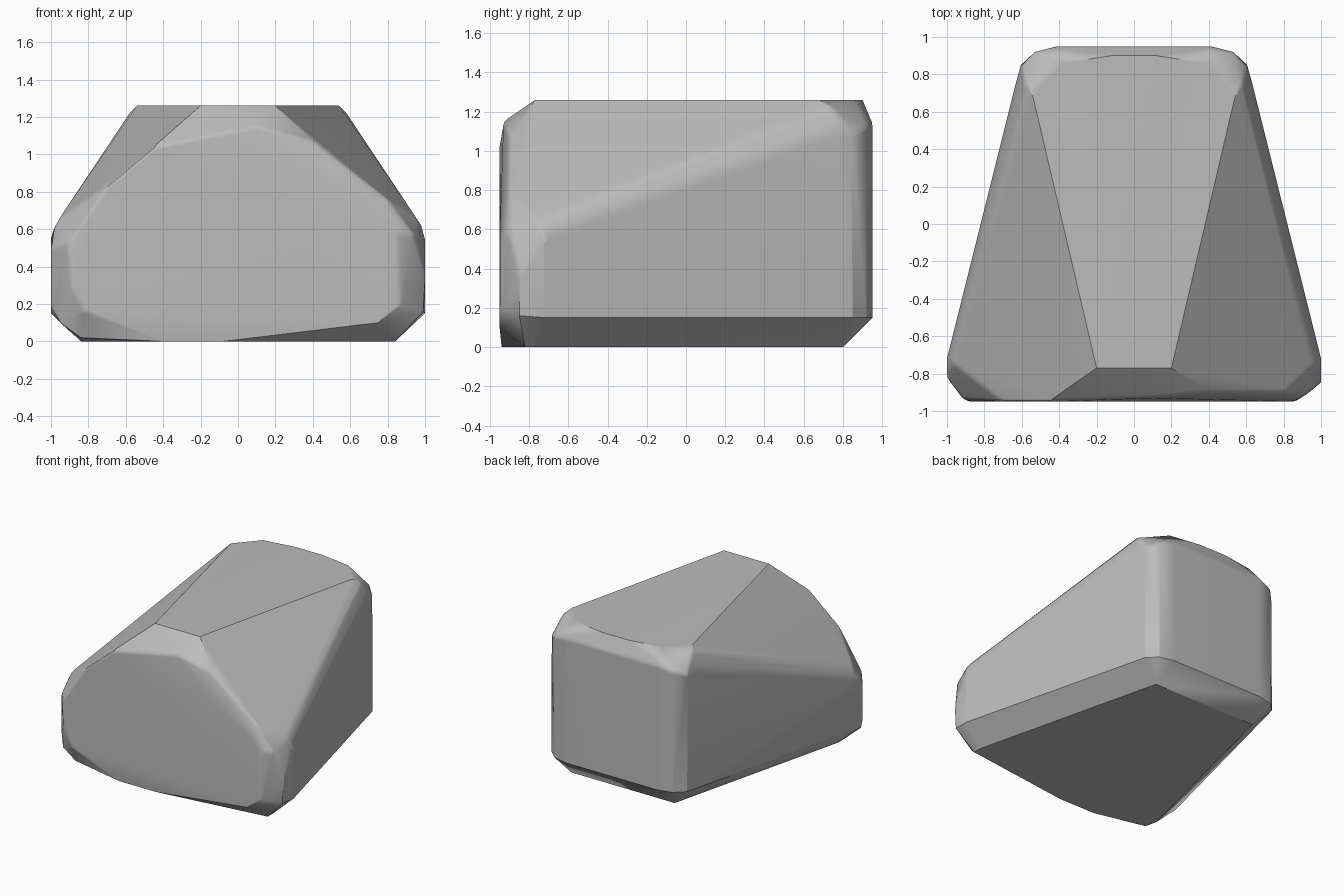
import bpy, bmesh, math

cube = bpy.data.objects.get("Cube")
if cube:
    bpy.data.objects.remove(cube, do_unlink=True)

# Stone colour
stone = bpy.data.materials.new("stone grey")
stone.use_nodes = True
grey = (0.5, 0.5, 0.5, 1)
stone.diffuse_color = grey
stone.node_tree.nodes["Principled BSDF"].inputs["Base Color"].default_value = grey


def both(points):
    """Points on both sides of the stone."""
    return [(s * x, y, z) for x, y, z in points for s in (-1, 1)]


# Rounded back corner: x, y, height where the wall ends
wall = [(0.63, 0.76, 1.07), (0.605, 0.85, 1.09), (0.53, 0.92, 1.12), (0.41, 0.95, 1.15)]
points = both(wall + [(x, y, 0.15) for x, y, z in wall])

# Top plane, sloping shoulders, rounded side ridge and chamfered base
points += both([
    (0.2, -0.77, 1.26), (0.54, 0.68, 1.26), (0.38, 0.86, 1.26), (0.12, 0.9, 1.26),
    (0.95, -0.76, 0.665), (0.58, 0.74, 1.22),
    (0.985, -0.74, 0.61), (0.61, 0.76, 1.14),
    (1, -0.72, 0.55), (1, -0.72, 0.15),
    (0.84, -0.75, 0), (0.46, 0.8, 0),
])

# Chipped front face, different on each side
points += [
    (-0.45, -0.95, 1.04), (0.1, -0.93, 1.15), (0.4, -0.9, 1.07), (0.8, -0.9, 0.76),
    (-0.7, -0.95, 0.83), (-0.91, -0.94, 0.52), (-0.89, -0.95, 0.3), (-0.82, -0.95, 0.17),
    (-0.4, -0.94, 0), (-0.08, -0.94, 0), (0.75, -0.95, 0.1), (0.86, -0.95, 0.2),
    (0.85, -0.95, 0.58), (0.94, -0.9, 0.57),
    (-1, -0.82, 0.5), (-1, -0.82, 0.2), (-0.95, -0.87, 0.1), (-0.84, -0.87, 0.02),
    (1, -0.85, 0.35), (0.99, -0.85, 0.16), (0.84, -0.82, 0),
]

# Wrap the stone around the corners
bm = bmesh.new()
for p in points:
    bm.verts.new(p)
hull = bmesh.ops.convex_hull(bm, input=bm.verts)
bmesh.ops.delete(bm, geom=[v for v in bm.verts if not v.link_faces], context="VERTS")
bmesh.ops.dissolve_limit(bm, angle_limit=math.radians(1.5), verts=bm.verts, edges=bm.edges)

# Soften the worn edges, leaving the base chamfer and top creases crisp
worn = [e for e in bm.edges if len(e.link_faces) == 2
        and e.calc_face_angle() > math.radians(18)
        and min(v.co.z for v in e.verts) > 0.16
        and max(v.co.z for v in e.verts) < 1.24]
bmesh.ops.bevel(bm, geom=worn, offset=0.02, segments=2, profile=0.5,
                affect="EDGES", clamp_overlap=True)
bmesh.ops.recalc_face_normals(bm, faces=bm.faces)

mesh = bpy.data.meshes.new("boulder")
bm.to_mesh(mesh)
bm.free()
mesh.materials.append(stone)
boulder = bpy.data.objects.new("boulder", mesh)
bpy.context.collection.objects.link(boulder)

# Smooth rounded corners, flat broad faces
bpy.context.view_layer.objects.active = boulder
boulder.select_set(True)
bpy.ops.object.shade_smooth_by_angle(angle=math.radians(30))
weighted = boulder.modifiers.new("flat broad faces", "WEIGHTED_NORMAL")
weighted.keep_sharp = True
